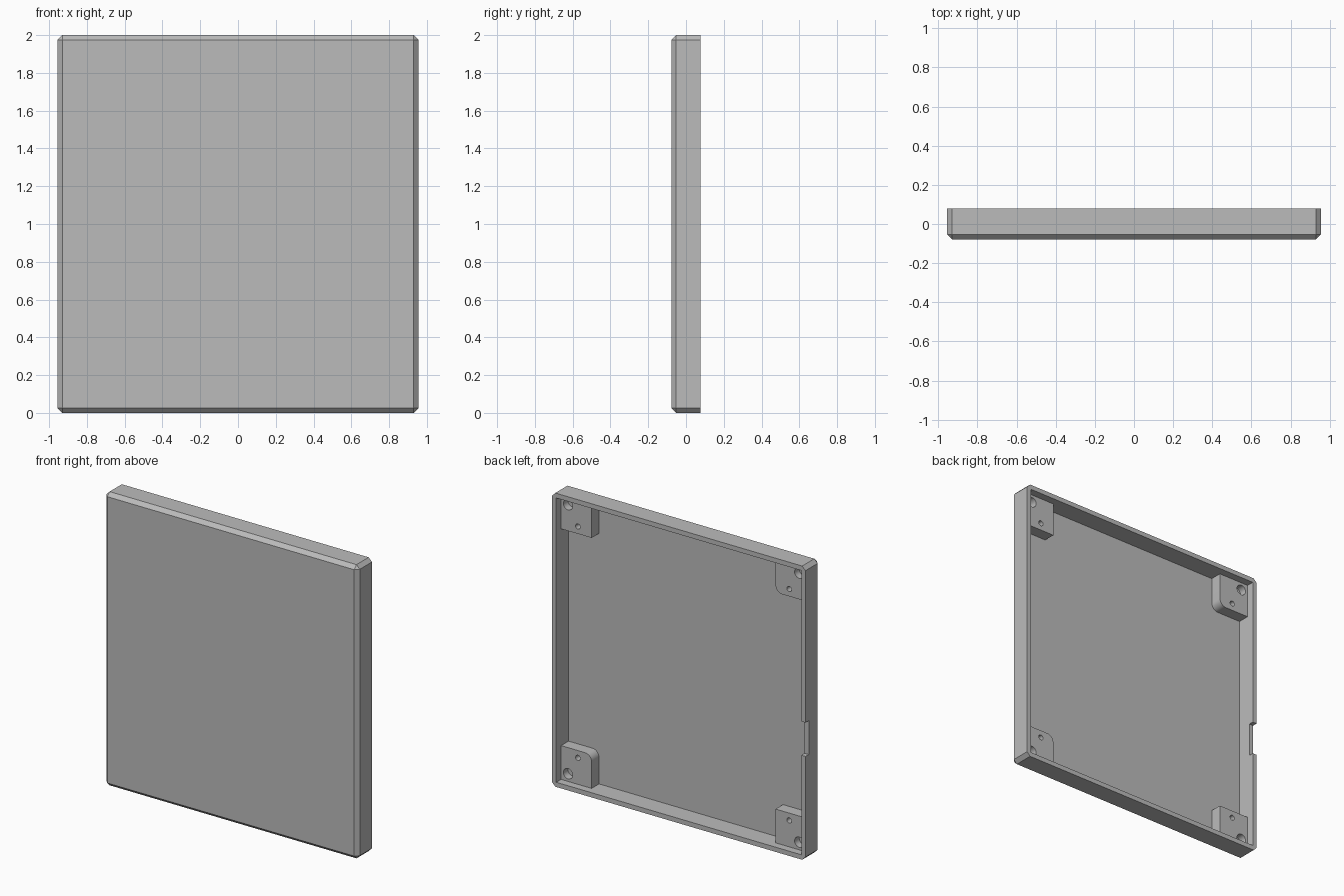
import bpy, bmesh, math

if "Cube" in bpy.data.objects:
    bpy.data.objects.remove(bpy.data.objects["Cube"])

W, D, H = 0.955, 0.078, 2.0      # half width, half depth, height
WALL, FLOOR = 0.032, -0.054      # rim thickness, inner face of front panel
BLOCK, BLOCK_Y = 0.23, 0.026     # corner block size and back face

grey = bpy.data.materials.new("grey plastic")
grey.diffuse_color = (0.5, 0.5, 0.5, 1)
grey.use_nodes = True
grey.node_tree.nodes["Principled BSDF"].inputs["Base Color"].default_value = grey.diffuse_color


def to_object(name, bm):
    bmesh.ops.recalc_face_normals(bm, faces=bm.faces)
    me = bpy.data.meshes.new(name)
    bm.to_mesh(me)
    bm.free()
    ob = bpy.data.objects.new(name, me)
    bpy.context.collection.objects.link(ob)
    me.materials.append(grey)
    return ob


def box(name, x0, x1, y0, y1, z0, z1, chamfer=0):
    bm = bmesh.new()
    bmesh.ops.create_cube(bm, size=1)
    for v in bm.verts:
        v.co = ((x0 + x1) / 2 + v.co.x * (x1 - x0),
                (y0 + y1) / 2 + v.co.y * (y1 - y0),
                (z0 + z1) / 2 + v.co.z * (z1 - z0))
    if chamfer:  # every edge except those of the open back
        edges = [e for e in bm.edges if min(v.co.y for v in e.verts) < y1 - 1e-4]
        bmesh.ops.bevel(bm, geom=edges, offset=chamfer, segments=1,
                        affect='EDGES', profile=0.5)
    return to_object(name, bm)


def prism(name, pts, y0, y1):
    """Extrude an xz outline along y."""
    bm = bmesh.new()
    face = bm.faces.new([bm.verts.new((x, y0, z)) for x, z in pts])
    ext = bmesh.ops.extrude_face_region(bm, geom=[face])
    for v in ext["geom"]:
        if isinstance(v, bmesh.types.BMVert):
            v.co.y = y1
    return to_object(name, bm)


def cut(ob, cutter):
    cutter.hide_render = True
    mod = ob.modifiers.new("cut", 'BOOLEAN')
    mod.operation = 'DIFFERENCE'
    mod.solver = 'EXACT'
    mod.object = cutter
    bpy.ops.object.select_all(action='DESELECT')
    bpy.context.view_layer.objects.active = ob
    ob.select_set(True)
    bpy.ops.object.modifier_apply(modifier=mod.name)
    bpy.data.objects.remove(cutter)


def arc(cx, cz, r, a0, a1, n):
    return [(cx + r * math.cos(a0 + (a1 - a0) * i / n),
             cz + r * math.sin(a0 + (a1 - a0) * i / n)) for i in range(n + 1)]


# Shallow tray with chamfered front
tray = box("tray", -W, W, -D, D, 0, H, 0.025)
cut(tray, box("cavity", -W + WALL, W - WALL, FLOOR, D + 0.1, WALL, H - WALL))
# Pry notch in the left rim
cut(tray, box("notch", -W - 0.1, -W + WALL + 0.02, D - 0.035, D + 0.1, 0.71, 0.94))

# Corner blocks with a magnet pocket and a small screw hole
for sx in (-1, 1):
    for top in (False, True):
        side = "right" if sx > 0 else "left"
        name = f"{'top' if top else 'bottom'}_{side}_block"

        def place(pts):  # corner coordinates (inward from the walls) to world
            return [(sx * (W - WALL - u), H - WALL - v if top else WALL + v)
                    for u, v in pts]

        e, r = -0.005, 0.05
        rounded = top == (sx < 0)  # one diagonal pair is rounded
        inner = (arc(BLOCK - r, BLOCK - r, r, 0, math.pi / 2, 8) if rounded
                 else [(BLOCK, BLOCK)])
        outline = [(e, e), (BLOCK, e)] + inner + [(e, BLOCK)]
        block = prism(name, place(outline), FLOOR - 0.005, BLOCK_Y)
        for u, v, rad, depth in ((0.052, 0.052, 0.035, 0.05), (0.127, 0.18, 0.018, 0.06)):
            ring = arc(u, v, rad, 0, 2 * math.pi, 24)[:-1]
            cut(block, prism("hole", place(ring), BLOCK_Y - depth, BLOCK_Y + 0.05))
        bpy.ops.object.shade_smooth_by_angle(angle=math.radians(30))
